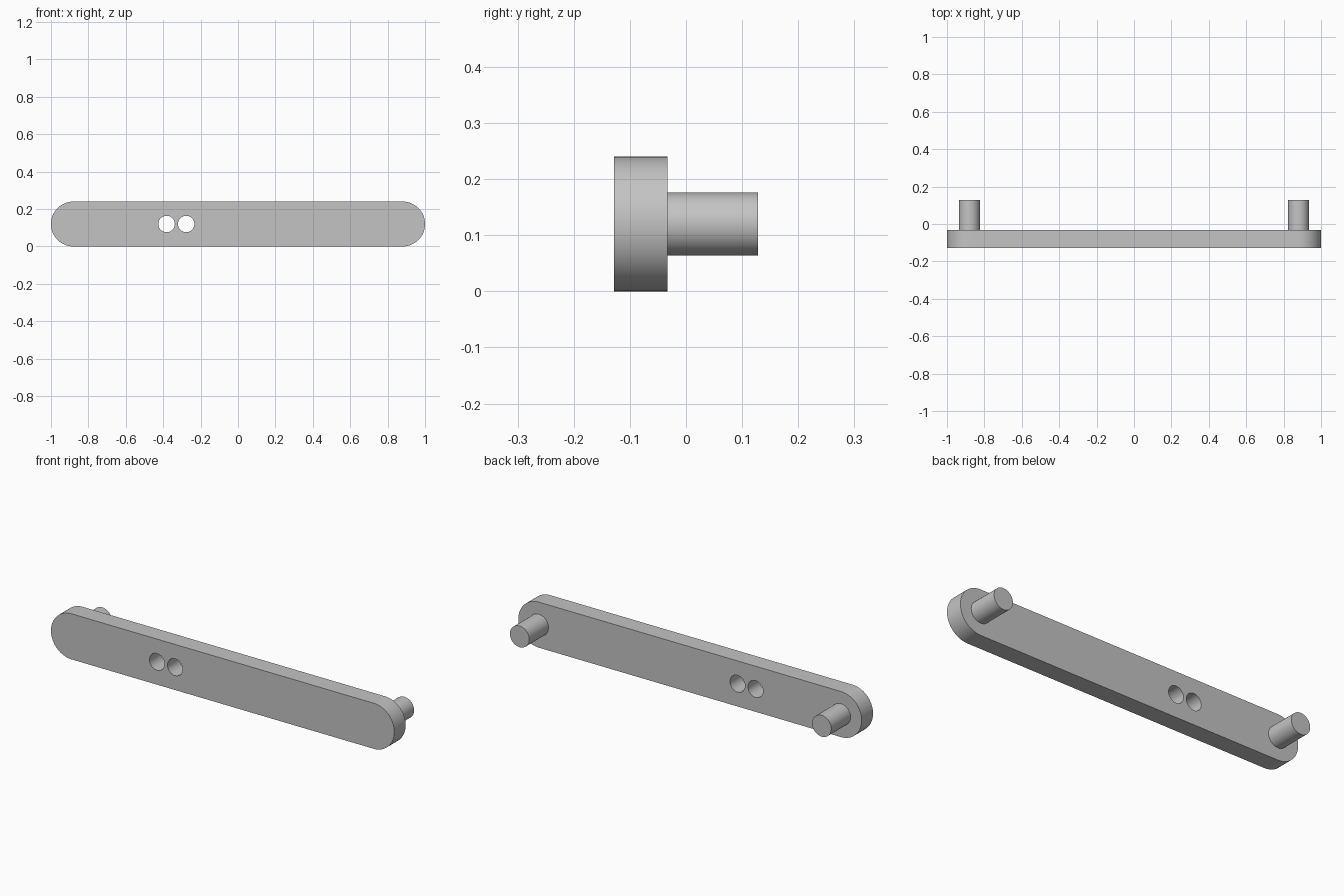
import bpy, bmesh, math

if "Cube" in bpy.data.objects:
    bpy.data.objects.remove(bpy.data.objects["Cube"])

MID_Z, END_R = 0.12, 0.12
FRONT, BACK, TIP = -0.128, -0.033, 0.128

grey = bpy.data.materials.new("plain grey")
grey.diffuse_color = (0.55, 0.55, 0.55, 1)
grey.use_nodes = True
grey.node_tree.nodes["Principled BSDF"].inputs["Base Color"].default_value = grey.diffuse_color


def arc(cx, r, start, sweep, n):
    """Points in the XZ plane along an arc about (cx, MID_Z)."""
    return [(cx + r * math.cos(start + sweep * i / n),
             MID_Z + r * math.sin(start + sweep * i / n)) for i in range(n + 1)]


def prism(name, outline, y0, y1):
    """Extrude an XZ outline from y0 to y1."""
    bm = bmesh.new()
    face = bm.faces.new([bm.verts.new((x, y0, z)) for x, z in outline])
    new = bmesh.ops.extrude_face_region(bm, geom=[face])["geom"]
    bmesh.ops.translate(bm, vec=(0, y1 - y0, 0),
                        verts=[v for v in new if isinstance(v, bmesh.types.BMVert)])
    bmesh.ops.recalc_face_normals(bm, faces=bm.faces)
    mesh = bpy.data.meshes.new(name)
    bm.to_mesh(mesh)
    bm.free()
    mesh.materials.append(grey)
    obj = bpy.data.objects.new(name, mesh)
    bpy.context.collection.objects.link(obj)
    return obj


def activate(obj):
    bpy.ops.object.select_all(action='DESELECT')
    obj.select_set(True)
    bpy.context.view_layer.objects.active = obj


def circle(cx, r):
    return arc(cx, r, 0, 2 * math.pi, 64)[:-1]


# Flat bar with fully rounded ends
half = 1 - END_R
outline = (arc(half, END_R, -math.pi / 2, math.pi, 40)
           + arc(-half, END_R, math.pi / 2, math.pi, 40))
bar = prism("bar", outline, FRONT, BACK)

# Two through holes left of centre
for x in (-0.382, -0.277):
    cutter = prism("hole_cutter", circle(x, 0.044), FRONT - 0.05, BACK + 0.05)
    cutter.hide_render = True
    mod = bar.modifiers.new("hole", 'BOOLEAN')
    mod.operation, mod.solver, mod.object = 'DIFFERENCE', 'EXACT', cutter
    activate(bar)
    bpy.ops.object.modifier_apply(modifier=mod.name)
    bpy.data.objects.remove(cutter)

# Round pins on the back at both ends
pins = [prism(name, circle(x, 0.056), BACK, TIP)
        for name, x in (("left_pin", -half), ("right_pin", half))]

for obj in [bar] + pins:
    activate(obj)
    bpy.ops.object.shade_smooth_by_angle(angle=math.radians(30))
